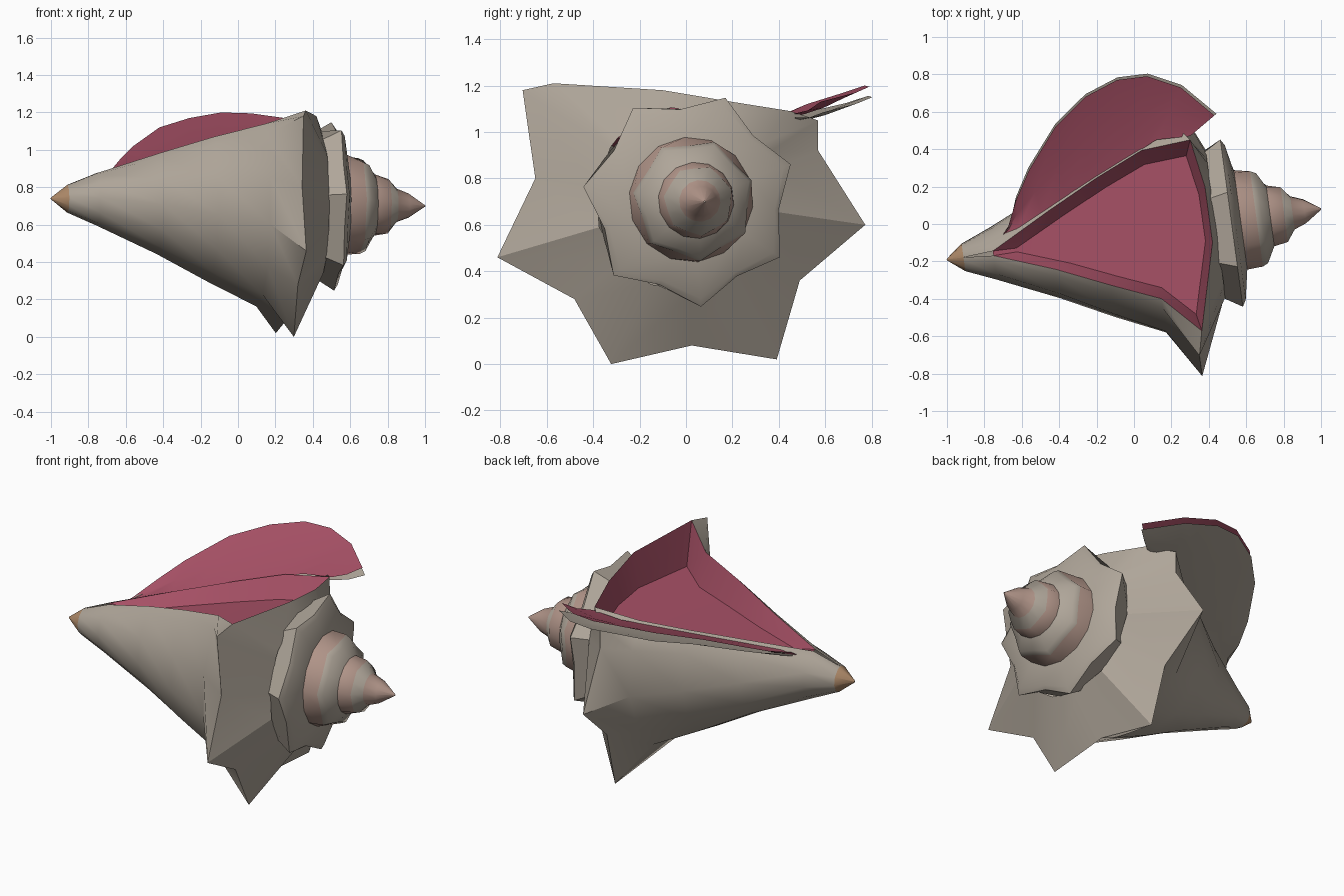
import bpy, math
from math import cos, sin, radians, degrees, atan2, hypot
from mathutils import Vector

if "Cube" in bpy.data.objects:
    bpy.data.objects.remove(bpy.data.objects["Cube"])


def mat(name, rgb):
    m = bpy.data.materials.new(name)
    m.diffuse_color = (*rgb, 1)
    m.use_nodes = True
    m.node_tree.nodes["Principled BSDF"].inputs["Base Color"].default_value = m.diffuse_color
    return m


SHELL = mat("shell", (.43, .38, .32))
TAN = mat("tan_tip", (.42, .25, .14))
BLUSH = mat("blush", (.44, .30, .25))
PINK = mat("pink", (.38, .08, .13))


def world(t, p, z):
    # shell axis: t along it, p sideways, z up
    return Vector((.991 * t - .134 * p, -.055 + .134 * t + .991 * p, z))


def axis_z(t):
    return .72 - .02 * t


def polar(t, r, a):
    a = radians(a)
    return world(t, r * cos(a), axis_z(t) + r * sin(a))


def make(name, verts, faces, mats, ids=None, angle=35):
    me = bpy.data.meshes.new(name)
    me.from_pydata([tuple(v) for v in verts], [], faces)
    for m in mats:
        me.materials.append(m)
    if ids:
        for poly, i in zip(me.polygons, ids):
            poly.material_index = i
    me.shade_smooth()
    me.set_sharp_from_angle(angle=radians(angle))
    me.update()
    ob = bpy.data.objects.new(name, me)
    bpy.context.collection.objects.link(ob)
    return ob


def loft(rings, closed):
    # quads between consecutive rings of equal size
    n = len(rings[0])
    verts = [v for r in rings for v in r]
    faces = []
    for k in range(len(rings) - 1):
        for i in range(n if closed else n - 1):
            j = (i + 1) % n
            faces.append((k * n + i, k * n + j, (k + 1) * n + j, (k + 1) * n + i))
    return verts, faces


# shoulder knobs (p, z), from the front lip under the body to the back lip
S = [(-.56, 1.21), (-.69, 1.18), (-.635, .80), (-.80, .46), (-.465, .28),
     (-.305, 0), (.045, .08), (.415, .02), (.515, .36), (.80, .60),
     (.595, .92), (.595, 1.05), (.50, 1.08)]
ang = []
for p, z in S:
    a = degrees(atan2(z - axis_z(.26), p))
    ang.append(a if a > 130 else a + 360)
frac = [(a - ang[0]) / (ang[-1] - ang[0]) for a in ang]

# body whorl: (t, radius, front lip angle, back lip angle)
sections = [(-1.01, .004, 90, 90), (-.92, .075, 90, 90), (-.76, .142, 95, 85),
            (-.44, .285, 117, 50), (-.16, .43, 126, 41), (.10, .555, 130.6, 37.7)]
rings = [[polar(t, r, a + f * (b + 360 - a)) for f in frac] for t, r, a, b in sections]
shoulder = [world(.26, p, z) for p, z in S]
shoulder[0] = world(.29, *S[0])
shoulder[-1] = world(.365, .46, 1.09)
rings.append(shoulder)
verts, faces = loft(rings, False)
ids = [1 if i < 12 else 0 for i in range(len(faces))]
make("body_whorl", verts, faces, [SHELL, TAN], ids, 40)

# shoulder slope closing the body towards the spire
top = [world(.41, .2, 1.13), world(.41, -.1, 1.18)]
outer = shoulder + top
suture_ang = ang + [ang[-1] + 28, ang[-1] + 64]
inner = [polar(.44, .40, a) for a in suture_ang]
verts, faces = loft([outer, inner], True)
make("shoulder_slope", verts, faces, [SHELL], angle=30)

# spire: (t, valley radius, knob radius)
profile = [(.42, .39, .40), (.525, .39, .465), (.545, .37, .43), (.575, .27, .27),
           (.66, .235, .265), (.69, .22, .25), (.735, .165, .165), (.81, .14, .152),
           (.855, .09, .09), (.92, .065, .065), (1.01, .003, .003)]
rings = [[polar(t, r1 if i % 2 == 0 else r0, 19 + i * 360 / 14) for i in range(14)]
         for t, r0, r1 in profile]
verts, faces = loft(rings, True)
blush_bands = {3, 6, 8, 9}
make("spire", verts, faces, [SHELL, BLUSH],
     [1 if i // 14 in blush_bands else 0 for i in range(len(faces))], 40)

# pink aperture: wall from the rim down to a flat floor
front = [polar(t, r, a) for t, r, a, b in sections[2:]]
back = [polar(t, r, b) for t, r, a, b in sections[2:]]
rim = front + [shoulder[0]] + top[::-1] + [shoulder[-1]] + back[::-1]
floor = []
for v in rim:
    x, y = v.x + (.15 - v.x) * .14, v.y + (-.05 - v.y) * .17
    floor.append(Vector((x, y, min(v.z - .01, .84 + .12 * (x + .76)))))
verts, faces = loft([rim, floor], True)
n = len(rim)
faces.append(tuple(range(n, 2 * n)))
make("aperture", verts, faces, [PINK], angle=30)

# flared lip: pink sheet above a shell sheet
edge = [(-.68, -.04, .89), (-.63, .13, .95), (-.56, .29, 1.02), (-.42, .52, 1.12),
        (-.26, .68, 1.17), (-.09, .77, 1.20), (.07, .79, 1.195), (.25, .73, 1.17),
        (.43, .58, 1.13)]
start, bend, end = Vector((-.74, -.10, .87)), Vector((.12, .45, 1.06)), Vector((.30, .47, 1.08))
root = [start.lerp(bend, i / 7) for i in range(8)] + [end]
edge = [Vector(e) for e in edge]


def lip(name, drop, out, material):
    a = [v - Vector((0, 0, drop * .35)) for v in root]
    c = [v + (v - r).normalized() * out - Vector((0, 0, drop * min(1, i / 4)))
         for i, (v, r) in enumerate(zip(edge, root))]
    b = [p.lerp(q, .5) - Vector((0, 0, .012)) for p, q in zip(a, c)]
    verts, faces = loft([a, b, c], False)
    make(name, verts, faces, [material])


lip("lip_inside", 0, 0, PINK)
lip("lip_outside", .05, .015, SHELL)
